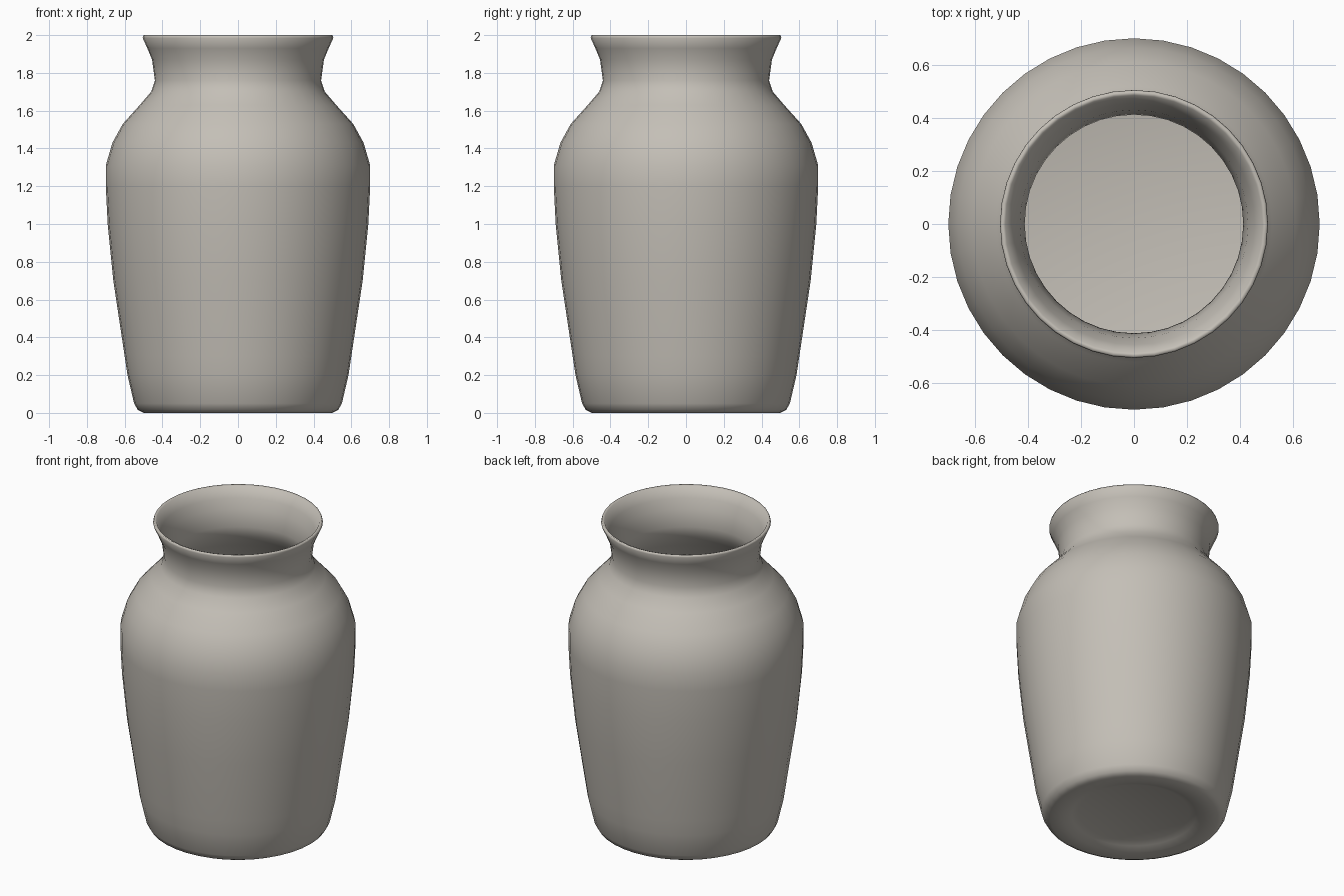
import bpy, bmesh, math

if "Cube" in bpy.data.objects:
    bpy.data.objects.remove(bpy.data.objects["Cube"])

SIDES = 40

# Outer wall from the recessed underside up to the lip (radius, height)
outer = [(0.33, 0.035), (0.37, 0.02), (0.42, 0.004), (0.50, 0.0), (0.53, 0.015), (0.55, 0.05),
         (0.585, 0.20), (0.60, 0.30), (0.66, 0.70), (0.69, 1.00), (0.70, 1.20),
         (0.70, 1.31), (0.665, 1.43), (0.61, 1.53), (0.52, 1.63), (0.46, 1.70),
         (0.44, 1.76), (0.455, 1.87), (0.48, 1.93), (0.505, 1.985), (0.50, 2.0)]

# Lip and inner wall back down to the inside floor
inner = [(0.485, 1.995), (0.455, 1.93), (0.43, 1.87), (0.412, 1.76), (0.43, 1.69),
         (0.50, 1.60), (0.585, 1.51), (0.64, 1.41), (0.672, 1.30), (0.672, 1.20),
         (0.66, 1.00), (0.63, 0.70), (0.57, 0.30), (0.55, 0.17), (0.51, 0.09), (0.42, 0.065)]


def lathe(name, profile, material):
    """Spin a profile about z and close both ends with a disc."""
    bm = bmesh.new()
    rings = [[bm.verts.new((r * math.cos(2 * math.pi * i / SIDES),
                            r * math.sin(2 * math.pi * i / SIDES), z))
              for i in range(SIDES)] for r, z in profile]
    for a, b in zip(rings, rings[1:]):
        for i in range(SIDES):
            j = (i + 1) % SIDES
            bm.faces.new((a[i], a[j], b[j], b[i]))
    bm.faces.new(rings[0][::-1])
    bm.faces.new(rings[-1])
    bmesh.ops.recalc_face_normals(bm, faces=bm.faces[:])
    for f in bm.faces:
        f.smooth = True
    mesh = bpy.data.meshes.new(name)
    bm.to_mesh(mesh)
    bm.free()
    mesh.materials.append(material)
    obj = bpy.data.objects.new(name, mesh)
    bpy.context.collection.objects.link(obj)
    return obj


clay = bpy.data.materials.new("warm_grey_clay")
clay.diffuse_color = (0.55, 0.52, 0.47, 1.0)
clay.use_nodes = True
clay.node_tree.nodes["Principled BSDF"].inputs["Base Color"].default_value = clay.diffuse_color

# One hollow vase body
lathe("vase", outer + inner, clay)
